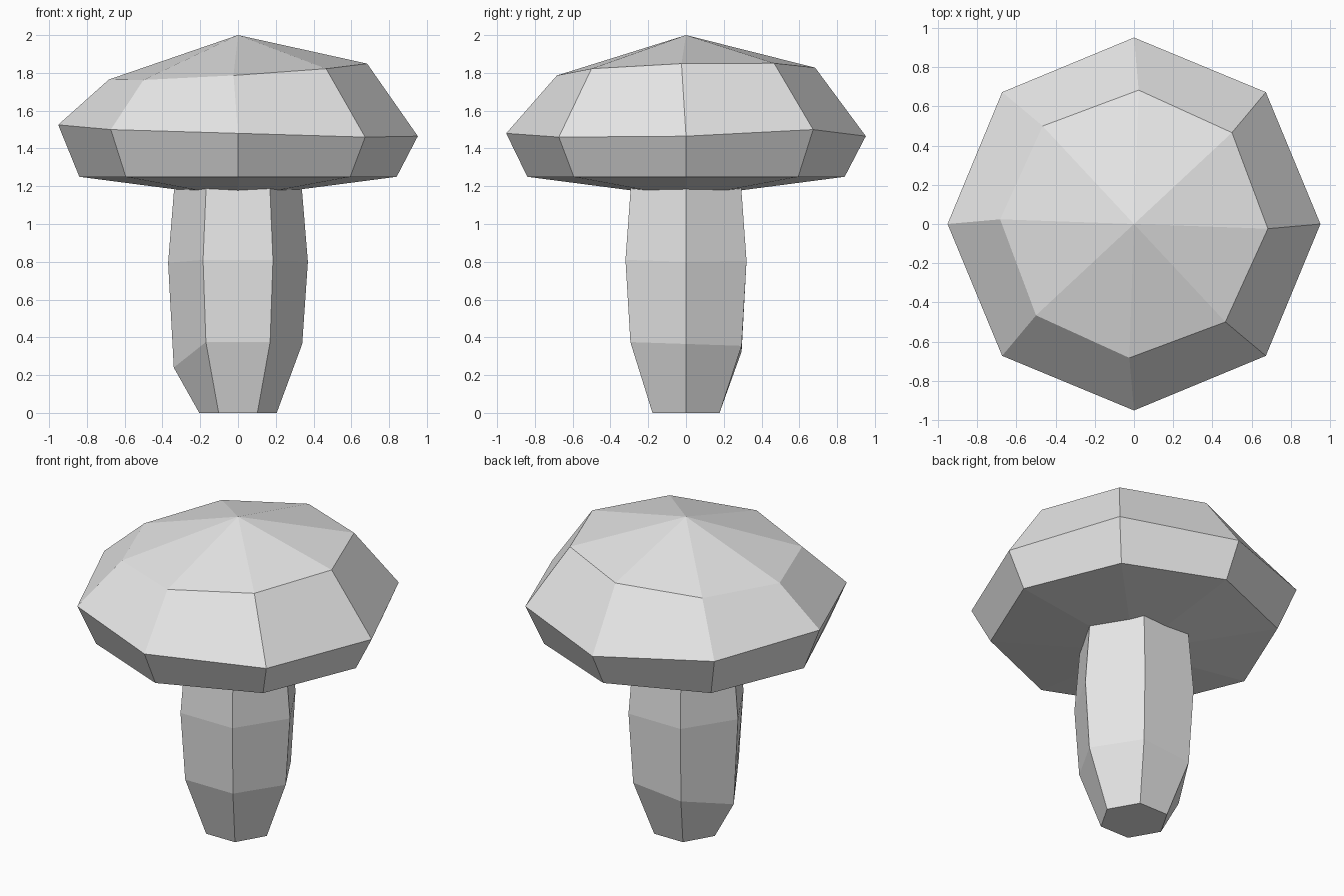
import bpy
import bmesh
from math import cos, sin, radians

cube = bpy.data.objects.get("Cube")
if cube:
    bpy.data.objects.remove(cube, do_unlink=True)

# Single plain grey
grey = bpy.data.materials.new("plain_grey")
grey.use_nodes = True
grey.diffuse_color = (0.8, 0.8, 0.8, 1)
grey.node_tree.nodes["Principled BSDF"].inputs["Base Color"].default_value = (0.8, 0.8, 0.8, 1)


def ring(sides, radius, height, turn=0):
    """Points of one ring; height is a list or a function of x and y."""
    points = []
    for i in range(sides):
        a = radians(360 * i / sides + turn)
        x, y = radius * cos(a), radius * sin(a)
        points.append((x, y, height(x, y) if callable(height) else height[i]))
    return points


def build(name, rings, bottom=None, top=None):
    """Skin rings from bottom to top; close ends with a point or a flat face."""
    bm = bmesh.new()
    loops = [[bm.verts.new(p) for p in r] for r in rings]
    n = len(loops[0])
    for low, high in zip(loops, loops[1:]):
        for i in range(n):
            j = (i + 1) % n
            bm.faces.new((low[i], low[j], high[j], high[i]))
    for loop, tip in ((loops[0], bottom), (loops[-1], top)):
        if tip is None:
            bm.faces.new(loop)
        else:
            v = bm.verts.new((0, 0, tip))
            for i in range(n):
                bm.faces.new((loop[i], loop[(i + 1) % n], v))
    bmesh.ops.recalc_face_normals(bm, faces=bm.faces)
    mesh = bpy.data.meshes.new(name)
    bm.to_mesh(mesh)
    bm.free()
    mesh.materials.append(grey)
    obj = bpy.data.objects.new(name, mesh)
    bpy.context.collection.objects.link(obj)
    return obj


# Eight-sided cap: shallow underside, uneven rim, tilted shoulder, pointed top
build("cap", [
    ring(8, 0.84, [1.25] * 8),
    ring(8, 0.952, [1.465, 1.50, 1.465, 1.505, 1.525, 1.50, 1.48, 1.46]),
    ring(8, 0.684, lambda x, y: 1.807 + 0.0625 * x + 0.028 * y, turn=-2),
], bottom=1.14, top=2.0)

# Six-sided stem, bulging in the middle and narrow at the foot
build("stem", [
    ring(6, 0.205, [0] * 6),
    ring(6, 0.34, [0.365, 0.355, 0.325, 0.24, 0.375, 0.375]),
    ring(6, 0.37, [0.8, 0.805, 0.805, 0.795, 0.81, 0.81]),
    ring(6, 0.337, [1.2] * 6),
])
